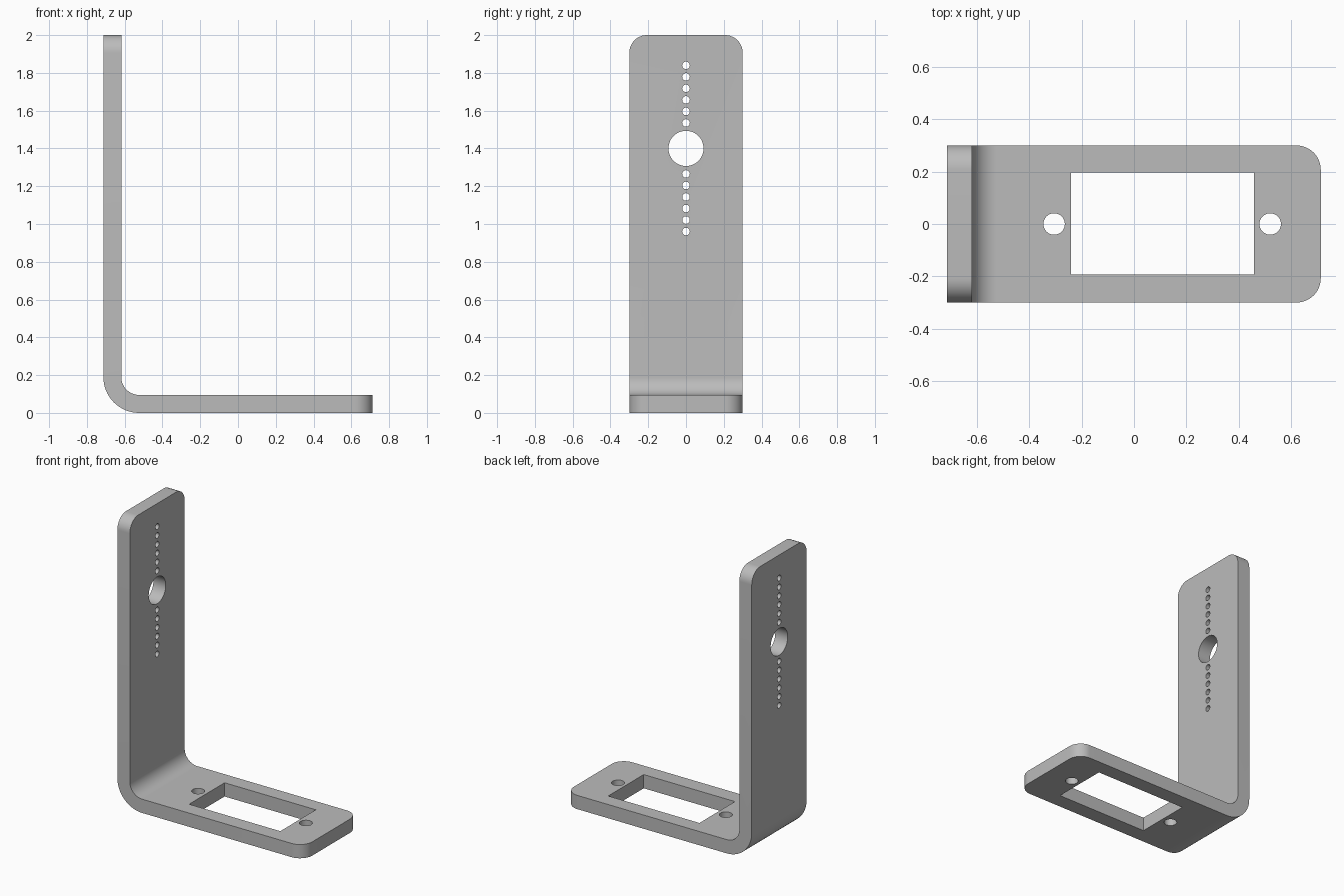
import bpy, bmesh, math
from mathutils import Matrix, Vector

cube = bpy.data.objects.get("Cube")
if cube:
    bpy.data.objects.remove(cube, do_unlink=True)

LEFT, RIGHT, HALF_W, HEIGHT, THICK = -0.713, 0.713, 0.3, 2.0, 0.095
INNER_R = 0.095

grey = bpy.data.materials.new("plain grey")
grey.use_nodes = True
colour = (0.5, 0.5, 0.5, 1)
grey.diffuse_color = colour
grey.node_tree.nodes["Principled BSDF"].inputs["Base Color"].default_value = colour


def make_object(name, bm):
    bmesh.ops.recalc_face_normals(bm, faces=bm.faces)
    mesh = bpy.data.meshes.new(name)
    bm.to_mesh(mesh)
    bm.free()
    mesh.materials.append(grey)
    obj = bpy.data.objects.new(name, mesh)
    bpy.context.collection.objects.link(obj)
    return obj


def round_edges(bm, test, radius, segments):
    edges = [e for e in bm.edges if all(test(v.co) for v in e.verts)]
    bmesh.ops.bevel(bm, geom=edges, offset=radius, offset_type='OFFSET',
                    segments=segments, profile=0.5, affect='EDGES')


def near(a, b):
    return abs(a - b) < 1e-4


# Bracket: L profile extruded across its width
bm = bmesh.new()
profile = [(LEFT, 0), (RIGHT, 0), (RIGHT, THICK), (LEFT + THICK, THICK),
           (LEFT + THICK, HEIGHT), (LEFT, HEIGHT)]
face = bm.faces.new([bm.verts.new((x, -HALF_W, z)) for x, z in profile])
ext = bmesh.ops.extrude_face_region(bm, geom=[face])
bmesh.ops.translate(bm, vec=(0, 2 * HALF_W, 0),
                    verts=[g for g in ext["geom"] if isinstance(g, bmesh.types.BMVert)])
bmesh.ops.recalc_face_normals(bm, faces=bm.faces)

# Concentric bend, then rounded corners on both free ends
round_edges(bm, lambda c: near(c.x, LEFT) and near(c.z, 0), INNER_R + THICK, 16)
round_edges(bm, lambda c: near(c.x, LEFT + THICK) and near(c.z, THICK), INNER_R, 16)
for side in (-HALF_W, HALF_W):
    round_edges(bm, lambda c: near(c.z, HEIGHT) and near(c.y, side), 0.093, 12)
    round_edges(bm, lambda c: near(c.x, RIGHT) and near(c.y, side), 0.093, 12)
bracket = make_object("angle_bracket", bm)

# Cutters for the round holes and the window
cut = bmesh.new()


def drill(centre, radius, axis, segments):
    turn = Vector((0, 0, 1)).rotation_difference(Vector(axis)).to_matrix().to_4x4()
    bmesh.ops.create_cone(cut, cap_ends=True, segments=segments, radius1=radius,
                          radius2=radius, depth=0.3,
                          matrix=Matrix.Translation(centre) @ turn)


wall_x = LEFT + THICK / 2
drill((wall_x, 0, 1.4), 0.093, (1, 0, 0), 48)
for start in (0.96, 1.535):
    for i in range(6):
        drill((wall_x, 0, start + 0.061 * i), 0.02, (1, 0, 0), 24)
for x in (-0.305, 0.52):
    drill((x, 0, THICK / 2), 0.041, (0, 0, 1), 32)
bmesh.ops.create_cube(cut, size=1, matrix=Matrix.Translation((0.109, 0.002, THICK / 2))
                      @ Matrix.Diagonal((0.698, 0.388, 0.3, 1)))
cutter = make_object("hole_cutter", cut)

# Cut the openings and keep only the finished bracket
mod = bracket.modifiers.new("openings", 'BOOLEAN')
mod.operation = 'DIFFERENCE'
mod.solver = 'EXACT'
mod.object = cutter
bpy.ops.object.select_all(action='DESELECT')
bpy.context.view_layer.objects.active = bracket
bracket.select_set(True)
bpy.ops.object.modifier_apply(modifier=mod.name)
bpy.data.objects.remove(cutter, do_unlink=True)
bpy.ops.object.shade_smooth_by_angle(angle=math.radians(30))
